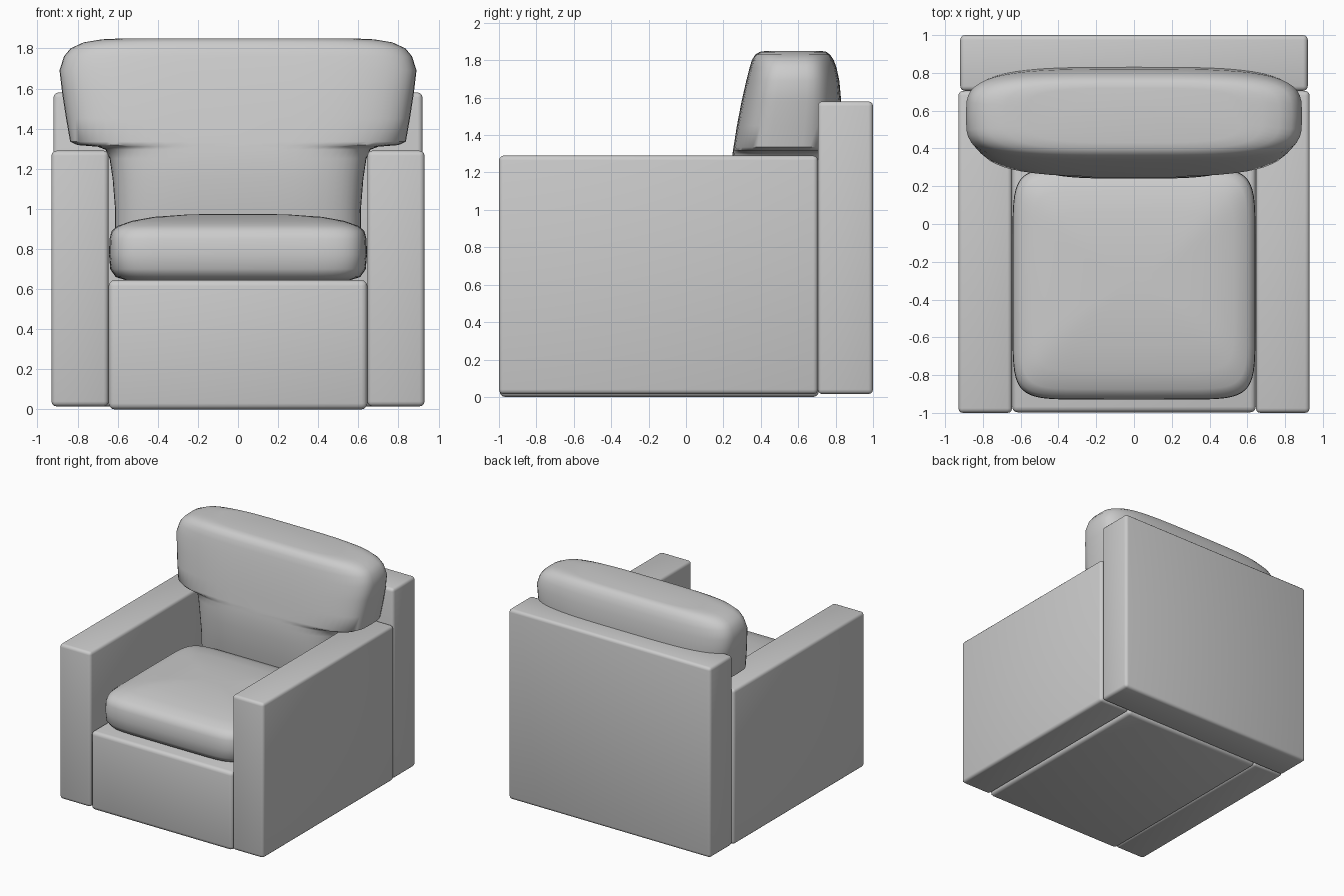
import bpy, bmesh, math

if "Cube" in bpy.data.objects:
    bpy.data.objects.remove(bpy.data.objects["Cube"])


def smooth(ob, deg):
    bpy.ops.object.select_all(action='DESELECT')
    ob.select_set(True)
    bpy.context.view_layer.objects.active = ob
    bpy.ops.object.shade_smooth_by_angle(angle=math.radians(deg))


def new_object(name, bm):
    bmesh.ops.recalc_face_normals(bm, faces=bm.faces)
    me = bpy.data.meshes.new(name)
    bm.to_mesh(me)
    bm.free()
    ob = bpy.data.objects.new(name, me)
    bpy.context.collection.objects.link(ob)
    return ob


def box(name, lo, hi, r=0.025):
    """Block with softly rounded edges between two corners."""
    bm = bmesh.new()
    bmesh.ops.create_cube(bm, size=1)
    for v in bm.verts:
        v.co = [(a + b) / 2 + c * (b - a) for a, b, c in zip(lo, hi, v.co)]
    bmesh.ops.bevel(bm, geom=bm.edges[:], offset=r, segments=3,
                    profile=0.5, affect='EDGES')
    smooth(new_object(name, bm), 40)


def cushion(name, levels, n, count=56):
    """Loft of superellipse slices: (z, half width, front y, back y)."""
    bm = bmesh.new()
    rings = []
    for z, w, y0, y1 in levels:
        ring = []
        for i in range(count):
            t = math.tau * i / count
            c, s = math.cos(t), math.sin(t)
            px = math.copysign(abs(c) ** (2 / n), c)
            py = math.copysign(abs(s) ** (2 / n), s)
            ring.append(bm.verts.new((w * px, (y0 + y1) / 2 + (y1 - y0) / 2 * py, z)))
        rings.append(ring)
    for a, b in zip(rings, rings[1:]):
        for i in range(count):
            j = (i + 1) % count
            bm.faces.new((a[i], a[j], b[j], b[i]))
    bm.faces.new(rings[0])
    bm.faces.new(rings[-1])
    smooth(new_object(name, bm), 50)


# Frame: arms, base and back panel
for side, s in (("left", -1), ("right", 1)):
    x0, x1 = sorted((s * 0.645, s * 0.93))
    box(side + "_arm", (x0, -1.0, 0.015), (x1, 0.705, 1.29))
box("base", (-0.645, -0.997, 0.0), (0.645, 0.71, 0.645), 0.03)
box("back_panel", (-0.92, 0.705, 0.015), (0.92, 1.0, 1.58))

# Crowned seat cushion
cushion("seat_cushion", [
    (0.645, 0.56, -0.85, 0.22), (0.66, 0.61, -0.90, 0.27),
    (0.70, 0.637, -0.925, 0.295), (0.77, 0.643, -0.93, 0.30),
    (0.85, 0.641, -0.928, 0.298), (0.89, 0.63, -0.91, 0.285),
    (0.915, 0.60, -0.875, 0.255), (0.94, 0.53, -0.78, 0.18),
    (0.96, 0.42, -0.64, 0.06), (0.972, 0.25, -0.48, -0.12),
    (0.975, 0.10, -0.37, -0.25)], 8)

# T-shaped back cushion whose wings rest on the arms
cushion("back_cushion", [
    (0.65, 0.56, 0.34, 0.66), (0.69, 0.60, 0.30, 0.70),
    (0.85, 0.612, 0.27, 0.74), (1.00, 0.613, 0.25, 0.78),
    (1.15, 0.625, 0.24, 0.80), (1.25, 0.64, 0.243, 0.81),
    (1.295, 0.66, 0.248, 0.815), (1.31, 0.70, 0.25, 0.817),
    (1.318, 0.80, 0.251, 0.818), (1.335, 0.837, 0.254, 0.82),
    (1.45, 0.857, 0.272, 0.827), (1.58, 0.877, 0.297, 0.83),
    (1.69, 0.89, 0.322, 0.82), (1.76, 0.868, 0.34, 0.805),
    (1.80, 0.835, 0.352, 0.79), (1.83, 0.77, 0.37, 0.77),
    (1.845, 0.68, 0.395, 0.75), (1.85, 0.57, 0.43, 0.72)], 3.7)
